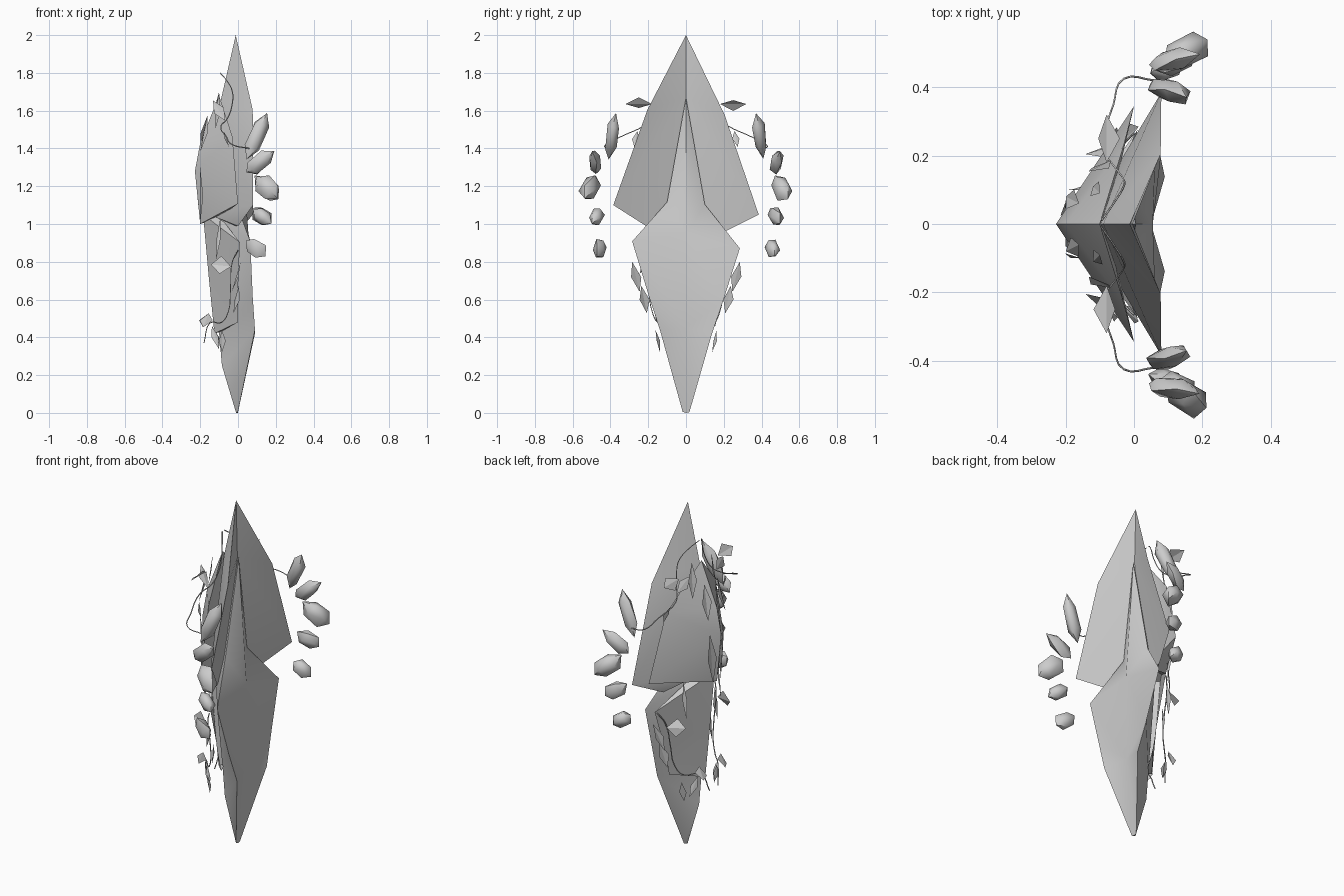
import bpy, bmesh, math, random
from mathutils import Vector

if "Cube" in bpy.data.objects:
    bpy.data.objects.remove(bpy.data.objects["Cube"])

random.seed(4)
grey = bpy.data.materials.new("stone_grey")
grey.diffuse_color = (0.6, 0.6, 0.6, 1)
grey.use_nodes = True
grey.node_tree.nodes["Principled BSDF"].inputs["Base Color"].default_value = grey.diffuse_color


def finish(name, bm, smooth=None):
    me = bpy.data.meshes.new(name)
    bm.to_mesh(me)
    bm.free()
    ob = bpy.data.objects.new(name, me)
    bpy.context.collection.objects.link(ob)
    me.materials.append(grey)
    if smooth:
        bpy.ops.object.select_all(action='DESELECT')
        ob.select_set(True)
        bpy.context.view_layer.objects.active = ob
        bpy.ops.object.shade_smooth_by_angle(angle=math.radians(smooth))
    return ob


def panel(name, pts, faces, smooth=25):
    """Half of a faceted part on the +y side, mirrored and slightly sheared."""
    bm = bmesh.new()
    for s in (1, -1):
        vs = [bm.verts.new((x, s * y, z - 0.065 * s * y)) for x, y, z in pts.values()]
        look = dict(zip(pts, vs))
        for f in faces.split():
            bm.faces.new([look[c] for c in (f if s == 1 else f[::-1])])
    bmesh.ops.remove_doubles(bm, verts=bm.verts, dist=0.0005)
    bmesh.ops.recalc_face_normals(bm, faces=bm.faces)
    return finish(name, bm, smooth)


# upper blade: hollow front valley (T, V, B), outer edge (E, W, N), back spine (S, R)
panel("upper_blade", {
    'T': (-.012, 0, 2), 'V': (-.004, 0, 1.67), 'B': (-.07, 0, 1.0),
    'E': (.078, .205, 1.59), 'W': (.08, .385, 1.075), 'N': (.0, .21, .975),
    'S': (-.09, 0, 1.66), 'R': (-.15, 0, 1.05)},
    "TVE VBN VNW VWE TES SEW SWR RWN RNB")

# raised back shell over the upper blade
panel("back_shell", {
    'A': (-.1, 0, 1.68), 'K': (-.2, 0, 1.43), 'P': (-.228, 0, 1.28),
    'Q': (-.2, 0, 1.0), 'C': (-.0, .345, 1.085), 'D': (-.03, .23, 1.45),
    'I': (-.08, 0, 1.05)},
    "ADK KDP DCP PCQ QCI ADCI", 40)

# lower blade: spike rising in the valley, wide shoulders, pointed foot
panel("lower_blade", {
    'T': (.005, 0, 1.67), 'P': (-.012, .1, 1.11), 'W': (.065, .285, .89),
    'M': (.078, .195, .6), 'E': (.09, .138, .43), 'F': (.0, .018, .005),
    'O': (.0, 0, .0), 'C': (.055, 0, .95), 'D': (.05, 0, .45),
    'S': (-.15, 0, 1.06), 'R': (-.1, 0, .42), 'U': (-.085, 0, .25), 'Z': (-.01, 0, 0)},
    "TPC CPW CWMD DME DEF DFO PTS PSW SRMW REM EUR EFU FZU FOZ", 35)

# lower back plate with a lip at its bottom edge
panel("lower_back_shell", {
    'A': (-.185, 0, 1.05), 'B': (-.155, 0, .72), 'C': (-.125, 0, .42),
    'W': (.01, .275, .885), 'M': (.0, .2, .65), 'E': (.0, .155, .47),
    'I': (-.09, 0, .43), 'J': (-.12, 0, 1.07)},
    "AWB BWM BMEC CEI JWA")


def stone(name, a, b, wide):
    """Rough faceted stone stretched from a to b."""
    a, b = Vector(a), Vector(b)
    bm = bmesh.new()
    bmesh.ops.create_icosphere(bm, subdivisions=1, radius=1)
    q = (b - a).to_track_quat('Z', 'X')
    for v in bm.verts:
        c = v.co * random.uniform(.9, 1.15)
        c = Vector((c.x * wide * .54, c.y * wide * .42, c.z * (b - a).length * .5))
        v.co = q @ c + (a + b) / 2
    finish(name, bm, 48)


def leaf(name, c, axis, side, length, width):
    """Diamond leaf with a slight fold along its middle."""
    c = Vector(c)
    u = Vector(axis).normalized()
    w = Vector(side).normalized()
    n = u.cross(w) * width * .12
    bm = bmesh.new()
    p = [bm.verts.new(q) for q in (c - u * length / 2, c + w * width / 2 + n,
                                   c + u * length / 2, c - w * width / 2 + n)]
    bm.faces.new((p[0], p[1], p[2]))
    bm.faces.new((p[0], p[2], p[3]))
    finish(name, bm)


def vine(name, pts, r=.003):
    cu = bpy.data.curves.new(name, 'CURVE')
    cu.dimensions = '3D'
    cu.bevel_depth = r
    cu.bevel_resolution = 0
    cu.use_fill_caps = True
    sp = cu.splines.new('BEZIER')
    sp.resolution_u = 4
    sp.bezier_points.add(len(pts) - 1)
    for p, q in zip(sp.bezier_points, pts):
        p.co = q
        p.handle_left_type = p.handle_right_type = 'AUTO'
    cu.materials.append(grey)
    bpy.context.collection.objects.link(bpy.data.objects.new(name, cu))


stones = [((.045, .41, 1.34), (.155, .37, 1.59), .085),
          ((.04, .465, 1.27), (.185, .495, 1.38), .08),
          ((.095, .475, 1.25), (.215, .54, 1.13), .11),
          ((.075, .45, 1.08), (.18, .5, 1.0), .085),
          ((.045, .44, .91), (.145, .47, .83), .085)]

# centre, long axis, side axis, length, width
leaves = [((-.08, .25, 1.635), (0, 1, 0), (1, 0, .9), .14, .085),
          ((-.1, .17, 1.6), (.6, .3, -1), (1, 0, .6), .13, .06),
          ((-.06, .265, 1.45), (.3, .2, -1), (.3, 1, 0), .09, .04),
          ((-.01, .265, .72), (.3, .25, 1), (.2, 1, 0), .17, .055),
          ((-.01, .222, .6), (.2, .2, 1), (.5, 1, 0), .15, .06),
          ((-.09, .22, .78), (1, .3, -.1), (.1, -.3, 1), .11, .1),
          ((-.17, .1, .49), (.4, 0, 1), (1, .2, 0), .08, .07),
          ((-.12, .1, .4), (.3, .2, -1), (1, .3, 0), .13, .04),
          ((-.085, .15, .38), (0, .2, 1), (1, .5, 0), .12, .04),
          ((-.105, .16, .92), (.1, 0, 1), (1, .6, 0), .22, .025),
          ((-.2, .05, 1.15), (0, .1, 1), (.3, 1, 0), .3, .06),
          ((-.18, .07, 1.48), (.2, -.1, 1), (.4, 1, 0), .2, .06),
          ((-.11, .1, 1.6), (.1, -.1, 1), (.6, 1, 0), .2, .05)]

for s, tag in ((1, "left"), (-1, "right")):
    def m(p):
        return (p[0], p[1] * s, p[2])
    # floating stones beside the blade
    for i, (a, b, w) in enumerate(stones):
        stone(f"stone_{tag}_{i + 1}", m(a), m(b), w)
    # creepers on the back
    vine(f"upper_vine_{tag}", [m(p) for p in (
        (.06, .42, 1.4), (-.03, .425, 1.42), (-.06, .35, 1.46), (-.09, .22, 1.52),
        (-.055, .165, 1.56), (-.03, .13, 1.64), (-.03, .11, 1.7), (-.06, .06, 1.76),
        (-.095, .01, 1.8))])
    vine(f"lower_vine_{tag}", [m(p) for p in (
        (.0, .265, .86), (-.03, .235, .8), (-.04, .2, .65), (-.05, .18, .54),
        (-.085, .15, .48), (-.15, .08, .475), (-.18, .04, .37))])
    for i, (c, u, w, ln, wd) in enumerate(leaves):
        leaf(f"leaf_{tag}_{i + 1}", m(c), m(u), m(w), ln, wd)
